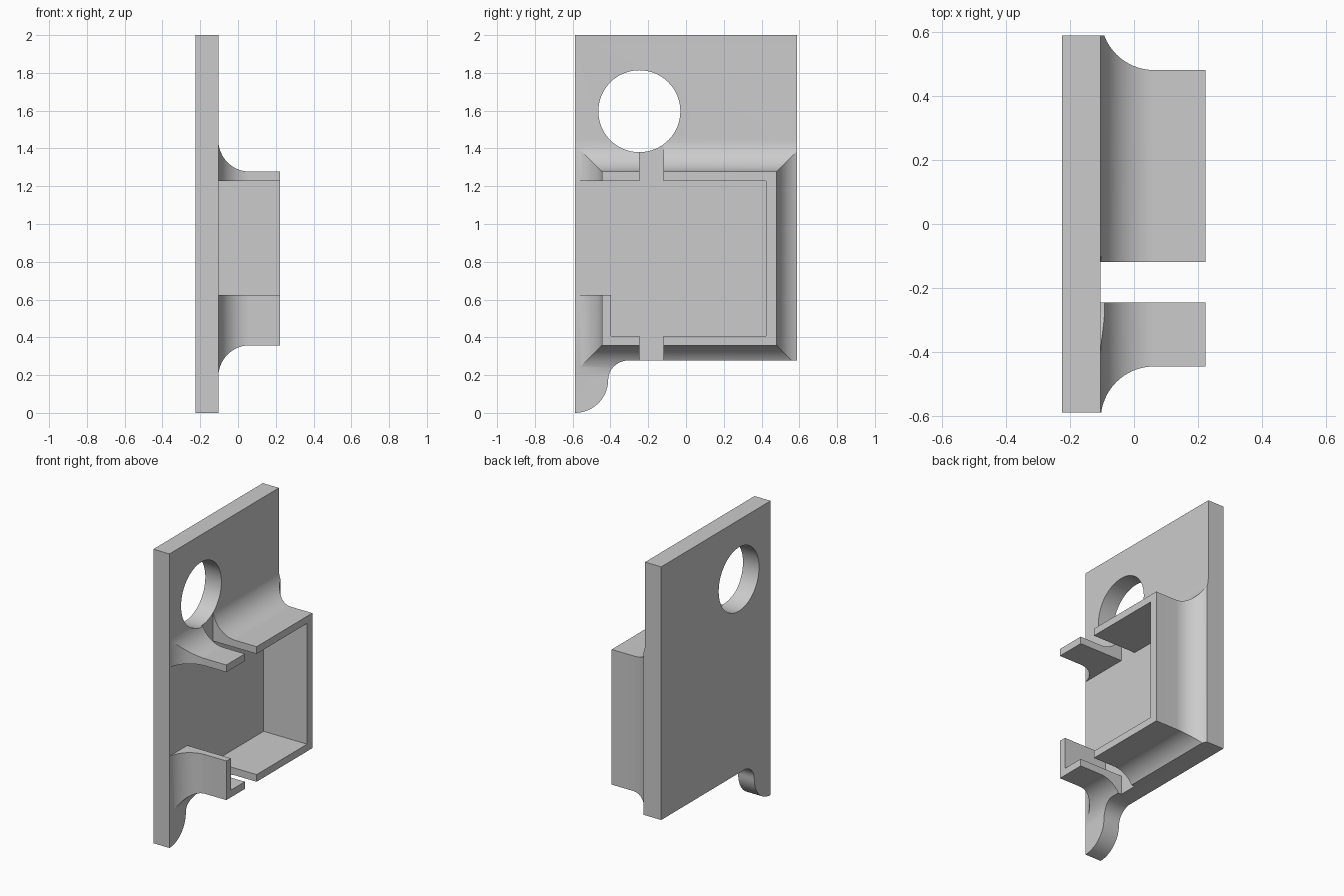
import bpy
import math
from math import sin, cos, pi

cube = bpy.data.objects.get("Cube")
if cube:
    bpy.data.objects.remove(cube, do_unlink=True)

grey = bpy.data.materials.new("light_grey")
grey.use_nodes = True
grey.diffuse_color = (0.6, 0.6, 0.6, 1)
grey.node_tree.nodes["Principled BSDF"].inputs["Base Color"].default_value = (0.6, 0.6, 0.6, 1)

BACK, FACE, TIP = -0.225, -0.104, 0.223      # plate back, plate face, frame rim
HALF = 0.588                                 # half width of the plate
FILLET = 0.167


def loft(name, rings):
    """Solid from a stack of (x, [(y, z), ...]) rings with matching counts."""
    n = len(rings[0][1])
    verts = [(x, y, z) for x, ring in rings for y, z in ring]
    faces = [tuple(range(n))[::-1], tuple(range(len(verts) - n, len(verts)))]
    for k in range(len(rings) - 1):
        for i in range(n):
            a, b = k * n + i, k * n + (i + 1) % n
            faces.append((a, b, b + n, a + n))
    mesh = bpy.data.meshes.new(name)
    mesh.from_pydata(verts, [], faces)
    mesh.materials.append(grey)
    obj = bpy.data.objects.new(name, mesh)
    bpy.context.collection.objects.link(obj)
    return obj


def rect(y0, y1, z0, z1, grow=0):
    return [(y0 - grow, z0 - grow), (y1 + grow, z0 - grow),
            (y1 + grow, z1 + grow), (y0 - grow, z1 + grow)]


def prism(name, profile, x0=-0.5, x1=0.5):
    return loft(name, [(x0, profile), (x1, profile)])


def arc(cy, cz, ry, rz, a0, a1, steps):
    return [(cy + ry * cos(a0 + (a1 - a0) * i / steps),
             cz + rz * sin(a0 + (a1 - a0) * i / steps)) for i in range(steps + 1)]


def combine(target, tool, operation):
    """Apply a boolean and discard the tool."""
    tool.hide_render = True
    mod = target.modifiers.new("combine", "BOOLEAN")
    mod.operation, mod.solver, mod.object = operation, "EXACT", tool
    bpy.context.view_layer.objects.active = target
    bpy.ops.object.modifier_apply(modifier=mod.name)
    bpy.data.objects.remove(tool, do_unlink=True)


# Raised frame, flaring into the plate with a mitred fillet
outer = (-0.444, 0.480, 0.358, 1.277)
rings = [(FACE - 0.05, rect(*outer, FILLET))]
for i in range(17):
    a = pi / 2 * i / 16
    rings.append((FACE + FILLET * (1 - cos(a)), rect(*outer, FILLET * (1 - sin(a)))))
rings.append((TIP, rect(*outer)))
frame = loft("frame_bracket", rings)

# Pocket, vertical slot and front opening
for name, area in (("pocket", (-0.396, 0.424, 0.407, 1.228)),
                   ("slot", (-0.245, -0.118, -0.2, 1.7)),
                   ("opening", (-0.9, -0.2, 0.624, 1.228))):
    combine(frame, prism(name, rect(*area), FACE - 0.08), "DIFFERENCE")

# Back plate, then trim everything to the plate outline with its curved lower tab
combine(frame, prism("plate", rect(-0.8, 0.8, -0.2, 2.2), BACK, FACE), "UNION")
outline = arc(-HALF, 0.175, 0.176, 0.175, -pi / 2, 0, 14)
outline += arc(-0.302, 0.175, 0.110, 0.103, pi, pi / 2, 12)[1:]
outline += [(HALF, 0.278), (HALF, 2.0), (-HALF, 2.0)]
combine(frame, prism("outline", outline), "INTERSECT")

# Round hole
hole = arc(-0.247, 1.597, 0.217, 0.217, 0, 2 * pi, 64)[:-1]
combine(frame, prism("hole", hole), "DIFFERENCE")

# Smooth curves, crisp edges
bpy.ops.object.select_all(action="DESELECT")
frame.select_set(True)
bpy.context.view_layer.objects.active = frame
bpy.ops.object.shade_smooth_by_angle(angle=math.radians(25))
